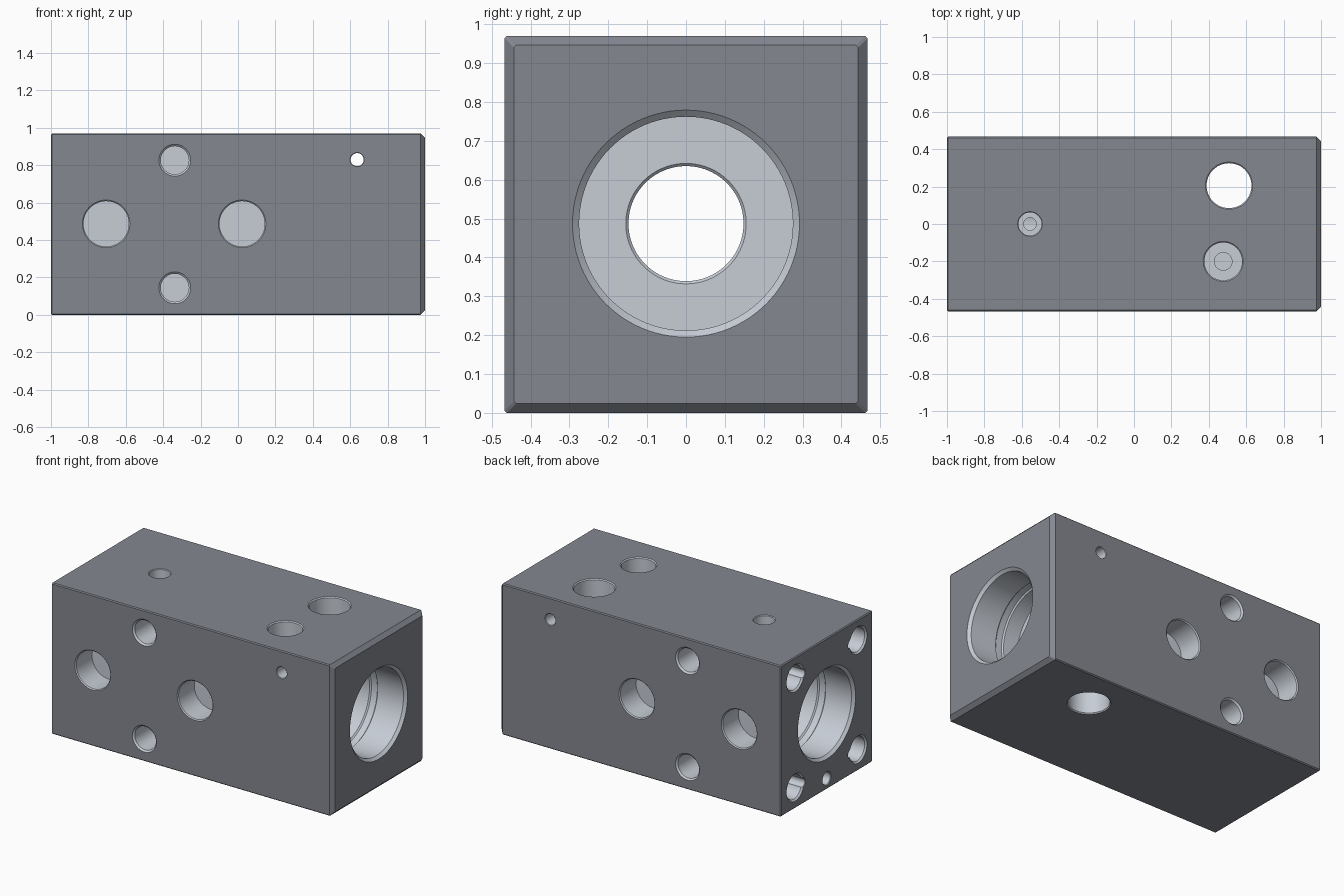
import bpy, bmesh, math
from mathutils import Vector

if "Cube" in bpy.data.objects:
    bpy.data.objects.remove(bpy.data.objects["Cube"])

HY, H, MID = 0.467, 0.97, 0.487


def material(name, rgb):
    m = bpy.data.materials.new(name)
    m.diffuse_color = (*rgb, 1)
    m.use_nodes = True
    m.node_tree.nodes["Principled BSDF"].inputs["Base Color"].default_value = m.diffuse_color
    return m


MATS = [material("dark_outside", (0.23, 0.245, 0.28)),
        material("machined_hole", (0.57, 0.61, 0.67))]


def loft(rings, name, mat):
    """Closed solid through rings of equal point count."""
    bm = bmesh.new()
    vs = [[bm.verts.new(p) for p in ring] for ring in rings]
    n = len(vs[0])
    for a, b in zip(vs, vs[1:]):
        for i in range(n):
            j = (i + 1) % n
            bm.faces.new((a[i], a[j], b[j], b[i]))
    bm.faces.new(vs[0])
    bm.faces.new(vs[-1])
    for f in bm.faces:
        f.material_index = mat
    bmesh.ops.recalc_face_normals(bm, faces=bm.faces)
    mesh = bpy.data.meshes.new(name)
    for m in MATS:
        mesh.materials.append(m)
    bm.to_mesh(mesh)
    bm.free()
    ob = bpy.data.objects.new(name, mesh)
    bpy.context.collection.objects.link(ob)
    return ob


def section(x, inset, cut=0.006):
    """Rectangle with tiny cut corners across the block."""
    a, b = HY - inset, H / 2 - inset
    pts = [(a, b - cut), (a - cut, b), (cut - a, b), (-a, b - cut),
           (-a, cut - b), (cut - a, -b), (a - cut, -b), (a, cut - b)]
    return [(x, y, z + H / 2) for y, z in pts]


# Block with a wide chamfer on the right end
block = loft([section(-1, 0.006), section(-0.994, 0), section(0.976, 0),
              section(1, 0.024)], "manifold_block", 0)


def drill(origin, direction, profile, seg=48):
    """Cut a turned hole; profile is (depth, radius) pairs."""
    d = Vector(direction).normalized()
    u = d.orthogonal().normalized()
    v = d.cross(u)
    rings = []
    for depth, r in profile:
        c = Vector(origin) + d * depth
        rings.append([c + (u * math.cos(t) + v * math.sin(t)) * r
                      for t in (2 * math.pi * i / seg for i in range(seg))])
    cutter = loft(rings, "hole_cutter", 1)
    cutter.hide_render = True
    mod = block.modifiers.new("hole", 'BOOLEAN')
    mod.operation, mod.solver, mod.object = 'DIFFERENCE', 'EXACT', cutter
    bpy.context.view_layer.objects.active = block
    bpy.ops.object.modifier_apply(modifier=mod.name)
    bpy.data.objects.remove(cutter)


def blind(r, depth, ch=0.01):
    return [(-0.02, r), (0, r), (ch, r - ch), (depth, r - ch)]


def through(r, length, ch=0.006):
    return [(-0.02, r), (0, r), (ch, r - ch), (length - ch, r - ch),
            (length, r), (length + 0.02, r)]


# Main bore with a deep counterbore and relief groove at each end
end = [(-0.02, 0.292), (0, 0.292), (0.017, 0.275), (0.2, 0.275),
       (0.208, 0.283), (0.25, 0.283), (0.258, 0.275), (0.36, 0.275),
       (0.36, 0.155), (0.367, 0.148)]
drill((-1, 0, MID), (1, 0, 0),
      end + [(2 - d, r) for d, r in reversed(end)], seg=96)

# Side ports and bolt holes, mirrored front and back
for s in (-1, 1):
    for x in (-0.705, 0.022):
        drill((x, s * HY, MID), (0, -s, 0), blind(0.127, 0.165, 0.006))
    for z in (0.145, 0.827):
        drill((-0.338, s * HY, z), (0, -s, 0), blind(0.085, 0.2))
    # Corner bolt holes with a side notch on the left end
    for z in (0.135, 0.837):
        drill((-1, s * 0.32, z), (1, 0, 0), blind(0.088, 0.25))
        drill((-1, s * 0.248, z), (1, 0, 0), blind(0.032, 0.2, 0.003), 24)

# Pin hole on the left end
drill((-1, 0, 0.07), (1, 0, 0), blind(0.044, 0.18, 0.004))

# Small cross hole
drill((0.637, -HY, 0.83), (0, 1, 0), through(0.038, 2 * HY, 0.003))

# Vertical through port and the two stepped top ports
drill((0.508, 0.205, H), (0, 0, -1), through(0.126, H))
drill((0.477, -0.2, H), (0, 0, -1),
      [(-0.02, 0.107), (0, 0.107), (0.006, 0.101), (0.19, 0.101),
       (0.19, 0.047), (0.42, 0.047)])
drill((-0.556, 0, H), (0, 0, -1),
      [(-0.02, 0.066), (0, 0.066), (0.004, 0.062), (0.16, 0.062),
       (0.16, 0.034), (0.45, 0.034)])

bpy.ops.object.select_all(action='DESELECT')
block.select_set(True)
bpy.context.view_layer.objects.active = block
bpy.ops.object.shade_smooth_by_angle(angle=math.radians(25))
